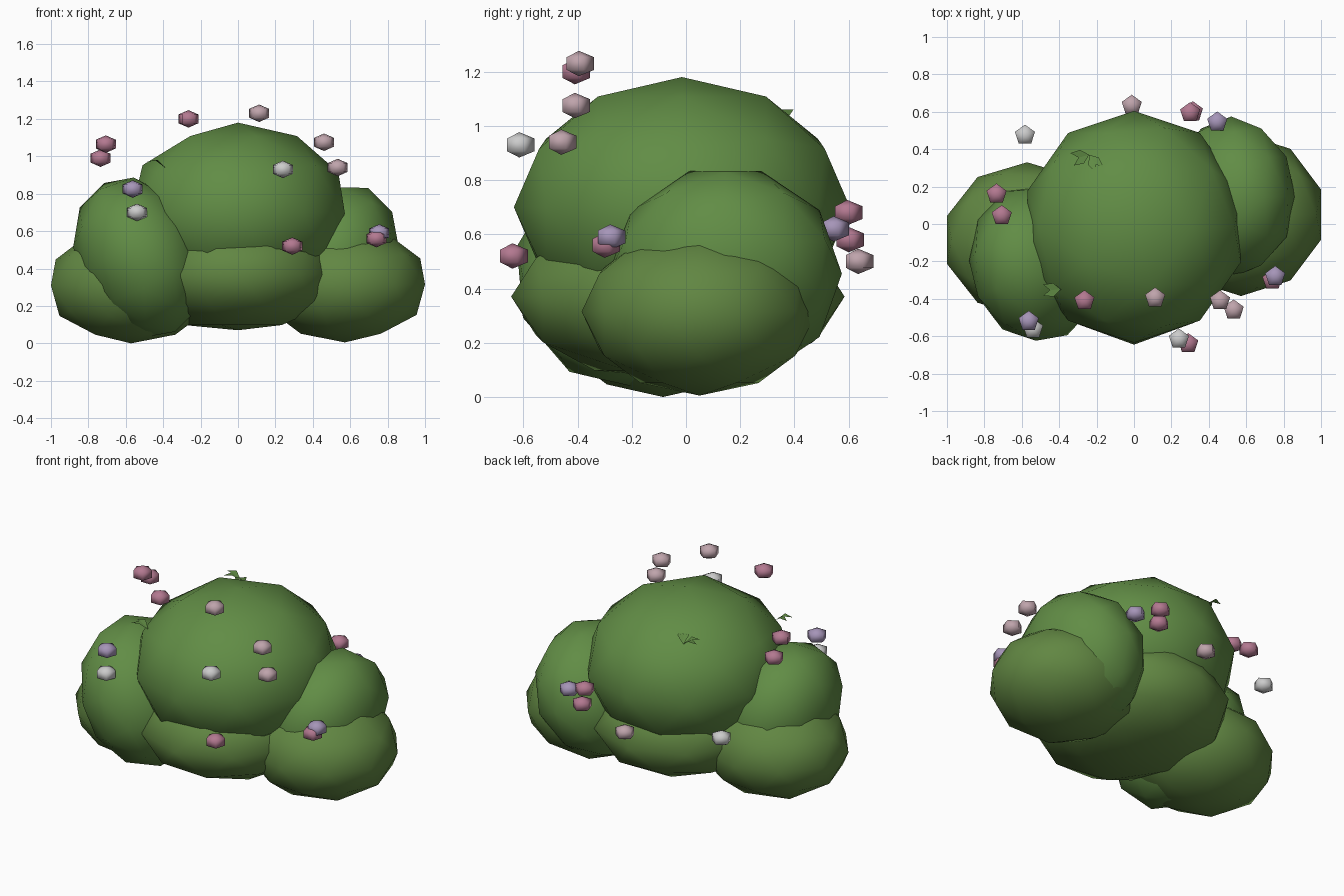
import bpy, bmesh, math
from mathutils import Matrix, Vector

if "Cube" in bpy.data.objects:
    bpy.data.objects.remove(bpy.data.objects["Cube"])


def material(name, rgb):
    m = bpy.data.materials.new(name)
    m.diffuse_color = (*rgb, 1)
    m.use_nodes = True
    m.node_tree.nodes["Principled BSDF"].inputs["Base Color"].default_value = m.diffuse_color
    return m


GREEN = material("leaf_green", (0.12, 0.265, 0.06))
LIGHT = material("light_green", (0.12, 0.24, 0.055))
PETAL = {
    "rose": material("rose", (0.45, 0.19, 0.28)),
    "blush": material("blush", (0.52, 0.37, 0.41)),
    "lilac": material("lilac", (0.38, 0.30, 0.48)),
    "white": material("white", (0.55, 0.56, 0.55)),
}


def make_object(name, bm, mat, smooth=False):
    me = bpy.data.meshes.new(name)
    bm.normal_update()
    bm.to_mesh(me)
    bm.free()
    me.materials.append(mat)
    for p in me.polygons:
        p.use_smooth = smooth
    ob = bpy.data.objects.new(name, me)
    bpy.context.collection.objects.link(ob)
    return ob


def clump(name, loc, radii, mat, tilt=0, lean=0, spin=0, floor=0.0):
    """Stretched low-poly ball of foliage, flattened underneath at floor (angles in degrees)."""
    bm = bmesh.new()
    bmesh.ops.create_icosphere(bm, subdivisions=2, radius=1)
    m = (Matrix.Translation(loc) @ Matrix.Rotation(math.radians(lean), 4, 'X')
         @ Matrix.Rotation(math.radians(tilt), 4, 'Y')
         @ Matrix.Diagonal((*radii, 1)) @ Matrix.Rotation(math.radians(spin), 4, 'Z'))
    bmesh.ops.transform(bm, matrix=m, verts=bm.verts)
    for v in bm.verts:
        v.co.z = max(v.co.z, floor)
    make_object(name, bm, mat, True)


# Foliage: two centre clumps, then a low and a high clump on each side
clump("centre_top_clump", (0, -0.015, 0.70), (0.60, 0.62, 0.48), GREEN)
clump("centre_base_clump", (0, -0.03, 0.37), (0.55, 0.615, 0.32), LIGHT, floor=0.07)
clump("right_base_clump", (0.572, 0.05, 0.315), (0.45, 0.435, 0.31), LIGHT)
clump("left_base_clump", (-0.572, -0.085, 0.31), (0.45, 0.415, 0.31), LIGHT, spin=180)
clump("right_upper_clump", (0.52, 0.145, 0.455), (0.325, 0.43, 0.415), GREEN, tilt=25)
clump("left_upper_clump", (-0.525, -0.21, 0.46), (0.335, 0.425, 0.45), GREEN,
      tilt=-25, lean=-13, spin=180)

# Blossoms: five-sided beads floating around the foliage
BLOSSOMS = [
    ("rose", -0.265, -0.41, 1.20), ("blush", 0.113, -0.395, 1.23),
    ("blush", 0.46, -0.41, 1.075), ("blush", 0.533, -0.46, 0.94),
    ("white", 0.24, -0.615, 0.93), ("rose", 0.29, -0.64, 0.52),
    ("rose", -0.707, 0.045, 1.065), ("rose", -0.735, 0.16, 0.99),
    ("lilac", -0.563, -0.52, 0.825), ("white", -0.54, -0.56, 0.70),
    ("lilac", 0.755, -0.28, 0.59), ("rose", 0.74, -0.30, 0.56),
    ("rose", 0.30, 0.595, 0.68), ("rose", 0.315, 0.60, 0.58),
    ("lilac", 0.445, 0.545, 0.62), ("blush", -0.012, 0.635, 0.50),
    ("white", -0.583, 0.475, 0.555),
]
for i, (tint, x, y, z) in enumerate(BLOSSOMS):
    bm = bmesh.new()
    bmesh.ops.create_uvsphere(bm, u_segments=5, v_segments=3, radius=0.065)
    far = max(bm.verts, key=lambda v: v.co.xy.length)
    turn = math.pi / 2 - math.atan2(far.co.y, far.co.x)
    m = (Matrix.Translation((x, y, z)) @ Matrix.Diagonal((1, 1, 0.72, 1))
         @ Matrix.Rotation(turn, 4, 'Z'))
    bmesh.ops.transform(bm, matrix=m, verts=bm.verts)
    make_object(f"blossom_{i + 1}", bm, PETAL[tint], True)


# Sprigs: small fans of pointed leaves poking from the top clump
def sprig(name, loc, angles):
    bm = bmesh.new()
    for a in angles:
        r = Matrix.Translation(loc) @ Matrix.Rotation(math.radians(a), 4, 'Z')
        pts = [(0, 0, -0.03), (0.05, 0.022, 0.01), (0.10, 0, 0.0), (0.05, -0.022, 0.01)]
        bm.faces.new([bm.verts.new(r @ Vector(p)) for p in pts])
    make_object(name, bm, GREEN)


sprig("back_sprig", (-0.24, 0.37, 1.05), (175, 215, 290, 320))
sprig("front_sprig", (-0.39, -0.35, 0.97), (165, 200))
